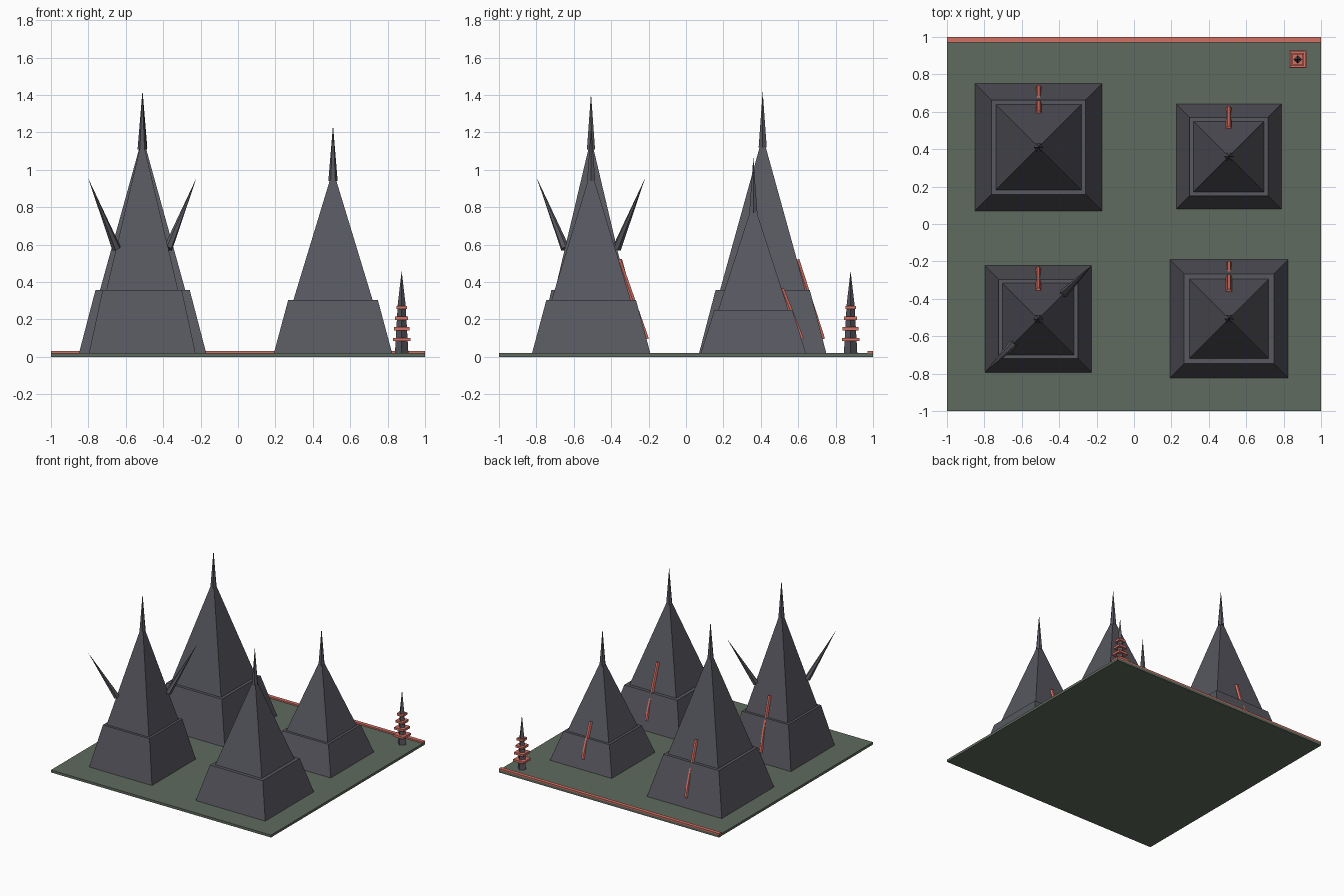
import bpy, bmesh, math
from mathutils import Vector

if "Cube" in bpy.data.objects:
    bpy.data.objects.remove(bpy.data.objects["Cube"])


def material(name, rgb):
    m = bpy.data.materials.new(name)
    m.diffuse_color = (*rgb, 1)
    m.use_nodes = True
    m.node_tree.nodes["Principled BSDF"].inputs["Base Color"].default_value = m.diffuse_color
    return m


STONE = material("dark stone", (0.095, 0.095, 0.115))
GRASS = material("moss green", (0.115, 0.147, 0.112))
RED = material("coral red", (0.66, 0.165, 0.13))


def finish(name, bm, mat):
    bmesh.ops.remove_doubles(bm, verts=bm.verts, dist=1e-5)
    bmesh.ops.recalc_face_normals(bm, faces=bm.faces)
    me = bpy.data.meshes.new(name)
    bm.to_mesh(me)
    bm.free()
    me.materials.append(mat)
    ob = bpy.data.objects.new(name, me)
    bpy.context.collection.objects.link(ob)
    return ob


def loft(name, sections, sides, mat, at=(0, 0), turn=0.0):
    """Stack of regular polygon sections (radius, z); zero radius closes to a point."""
    bm = bmesh.new()
    rings = []
    for r, z in sections:
        if r == 0:
            rings.append([bm.verts.new((at[0], at[1], z))] * sides)
        else:
            rings.append([bm.verts.new((at[0] + r * math.cos(turn + math.tau * i / sides),
                                        at[1] + r * math.sin(turn + math.tau * i / sides), z))
                          for i in range(sides)])
    for a, b in zip(rings, rings[1:]):
        for i in range(sides):
            j = (i + 1) % sides
            loop = list(dict.fromkeys((a[i], a[j], b[j], b[i])))
            bm.faces.new(loop)
    for ring, (r, z) in ((rings[0], sections[0]), (rings[-1], sections[-1])):
        if r:
            bm.faces.new(ring)
    return finish(name, bm, mat)


def square_loft(name, sections, mat, at):
    """Axis-aligned square sections given by half width."""
    return loft(name, [(h * math.sqrt(2), z) for h, z in sections], 4, mat, at, math.pi / 4)


def rod(name, start, end, r1, r2, sides, mat):
    """Straight tapered rod between two points."""
    start, end = Vector(start), Vector(end)
    d = end - start
    ob = loft(name, [(r1, 0), (r2, d.length)], sides, mat)
    ob.rotation_euler = d.to_track_quat('Z', 'Y').to_euler()
    ob.location = start
    return ob


def box(name, lo, hi, mat):
    bm = bmesh.new()
    bmesh.ops.create_cube(bm, size=1)
    for v in bm.verts:
        v.co = Vector([(a + b) / 2 + c * (b - a) for a, b, c in zip(lo, hi, v.co)])
    return finish(name, bm, mat)


# Ground plate and red kerb along the back
box("ground_plate", (-1, -1, 0), (1, 1, 0.02), GRASS)
box("back_kerb", (-1, 0.97, 0.02), (1, 1, 0.032), RED)

# Towers: centre, base half, step outer half, step inner half, step z, apex z, bar top z
TOWERS = {
    "back_left": (-0.51, 0.41, 0.34, 0.252, 0.228, 0.357, 1.18, 0.52),
    "front_left": (-0.512, -0.508, 0.285, 0.212, 0.192, 0.357, 1.17, 0.52),
    "front_right": (0.508, -0.507, 0.316, 0.24, 0.212, 0.303, 1.00, 0.52),
    "back_right": (0.507, 0.36, 0.281, 0.209, 0.188, 0.25, 0.83, 0.365),
}
for name, (x, y, base, outer, inner, step, apex, bar_top) in TOWERS.items():
    # Stepped pyramid body
    square_loft(name + "_tower", [(base, 0.02), (outer, step), (inner, step), (0, apex)],
                STONE, (x, y))
    # Needle on the peak
    loft(name + "_needle", [(0.025, apex - 0.06), (0, apex + 0.24)], 6, STONE, (x, y))
    # Red bar leaning on the back slope
    low = base - (base - outer) * (0.095 - 0.02) / (step - 0.02)
    high = inner * (apex - bar_top) / (apex - step)
    rod(name + "_bar", (x, y + low, 0.095), (x, y + high, bar_top), 0.015, 0.015, 6, RED)

# Pair of diagonal horns on the front left tower
hx, hy = TOWERS["front_left"][:2]
for side, s in (("left", -1), ("right", 1)):
    rod(side + "_horn", (hx + s * 0.138, hy + s * 0.138, 0.58),
        (hx + s * 0.29, hy + s * 0.29, 0.957), 0.024, 0.0, 6, STONE)

# Small mast with stacked red collars
MAST = (0.875, 0.88)
loft("mast", [(0.036, 0.02), (0.021, 0.28), (0, 0.46)], 4, STONE, MAST)
for i, (half, z) in enumerate(((0.047, 0.093), (0.042, 0.151), (0.035, 0.207), (0.028, 0.264))):
    square_loft(f"mast_collar_{i + 1}", [(half, z - 0.009), (half, z + 0.009)], RED, MAST)
